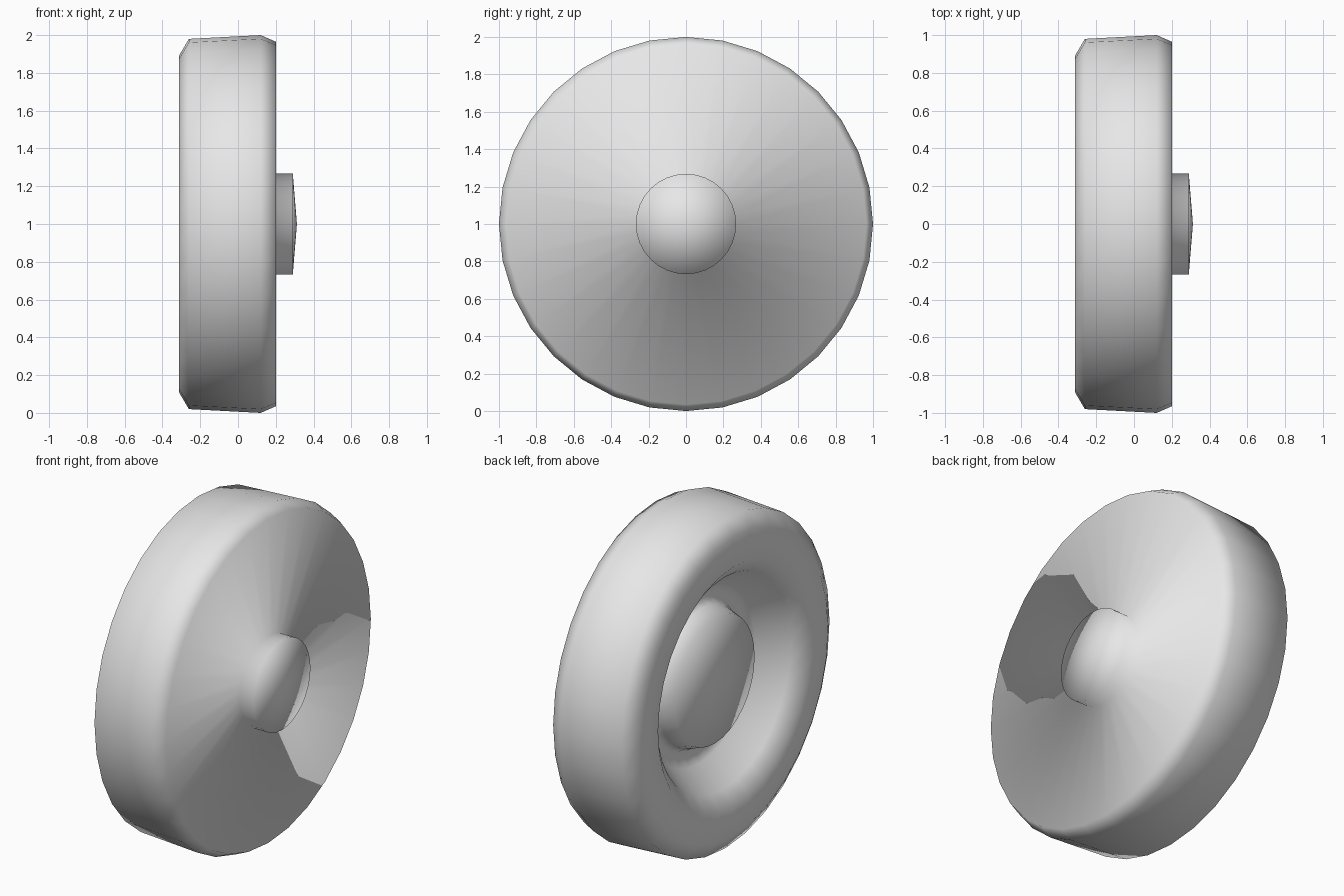
import bpy, bmesh
from math import cos, sin, tau

cube = bpy.data.objects.get("Cube")
if cube:
    bpy.data.objects.remove(cube, do_unlink=True)

grey = bpy.data.materials.new("light_grey")
grey.use_nodes = True
colour = (0.8, 0.8, 0.8, 1)
grey.diffuse_color = colour
grey.node_tree.nodes["Principled BSDF"].inputs["Base Color"].default_value = colour


def lathe(name, profile, sides):
    """Spin (x, radius) points about the wheel axle; radius 0 closes an end."""
    bm = bmesh.new()
    rings = []
    for x, r in profile:
        if r == 0:
            rings.append([bm.verts.new((x, 0, 1))] * sides)
        else:
            rings.append([bm.verts.new((x, r * cos(tau * i / sides), 1 + r * sin(tau * i / sides)))
                          for i in range(sides)])
    for a, b in zip(rings, rings[1:]):
        for i in range(sides):
            j = (i + 1) % sides
            corners = list(dict.fromkeys((a[i], a[j], b[j], b[i])))
            bm.faces.new(corners)
    bmesh.ops.recalc_face_normals(bm, faces=bm.faces)
    for face in bm.faces:
        face.smooth = True
    mesh = bpy.data.meshes.new(name)
    bm.to_mesh(mesh)
    bm.free()
    mesh.materials.append(grey)
    obj = bpy.data.objects.new(name, mesh)
    bpy.context.collection.objects.link(obj)
    return obj


# Tyre, flat outer face with its axle cap, and the dished inner face with its hub
lathe("wheel_body", [
    (0.312, 0), (0.29, 0.268), (0.2, 0.268),
    (0.2, 0.965), (0.12, 1.0), (-0.26, 0.98), (-0.313, 0.89),
    (-0.313, 0.71), (-0.25, 0.63), (-0.09, 0.52), (-0.06, 0.43),
    (-0.1, 0.405), (-0.19, 0.375), (-0.19, 0),
], 32)
